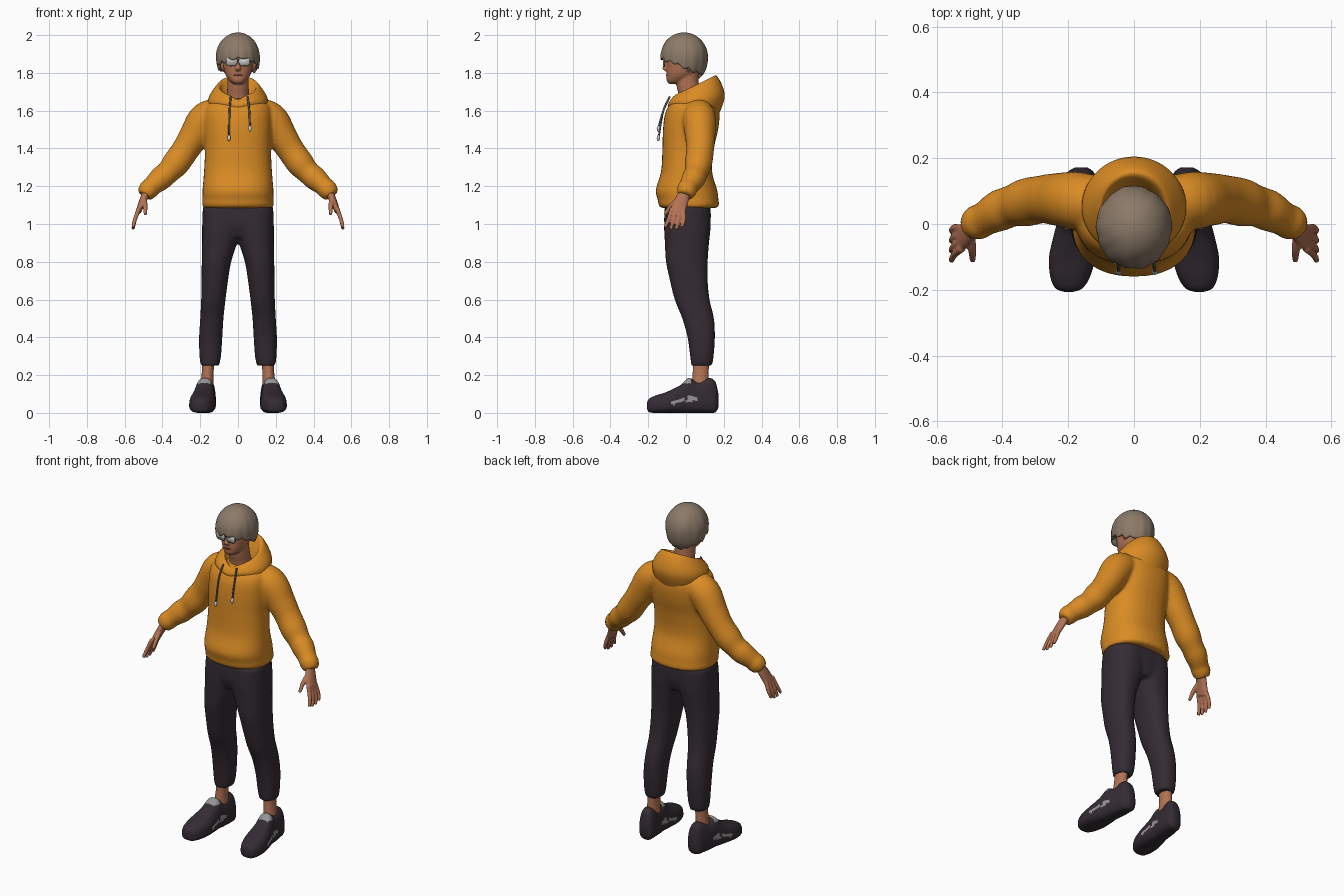
import bpy, bmesh, math, random
from mathutils import Vector

random.seed(3)
if "Cube" in bpy.data.objects:
    bpy.data.objects.remove(bpy.data.objects["Cube"])
X, Y, Z = Vector((1, 0, 0)), Vector((0, 1, 0)), Vector((0, 0, 1))


def material(name, r, g, b):
    m = bpy.data.materials.new(name)
    m.use_nodes = True
    m.diffuse_color = (r, g, b, 1)
    m.node_tree.nodes["Principled BSDF"].inputs["Base Color"].default_value = (r, g, b, 1)
    return m


ORANGE = material("orange fabric", .70, .26, .018)
DARK = material("dark fabric", .034, .025, .033)
SKIN = material("skin", .45, .17, .09)
HAIR = material("ash hair", .26, .195, .14)
PALE = material("pale lens", .62, .62, .60)
GREY = material("grey patch", .30, .30, .30)
CORD = material("cord grey", .13, .13, .12)
LIPS = material("lips", .30, .09, .06)


def spline(pts, k):
    """Pass a smooth curve through tuples of any length."""
    out = []
    for i in range(len(pts) - 1):
        a, b, c, d = (pts[max(0, min(len(pts) - 1, i + j))] for j in (-1, 0, 1, 2))
        for n in range(k):
            t = n / k
            out.append([q + .5 * t * (r - p + t * (2 * p - 5 * q + 4 * r - s + t * (3 * (q - r) + s - p)))
                        for p, q, r, s in zip(a, b, c, d)])
    return out + [list(pts[-1])]


def skin_rings(bm, rings, caps=True):
    n = len(rings[0])
    for a, b in zip(rings, rings[1:]):
        for i in range(n):
            bm.faces.new((a[i], a[(i + 1) % n], b[(i + 1) % n], b[i]))
    if caps:
        bm.faces.new(rings[0])
        bm.faces.new(rings[-1])


def loft(bm, pts, axes=None, power=2, sides=24, k=5):
    """Rings of (x, y, z, radius, radius); without axes they follow the path."""
    pts = spline([p if len(p) == 5 else (*p, p[3]) for p in pts], k)
    rings = []
    for i, p in enumerate(pts):
        if axes:
            u, v = axes
        else:
            d = (Vector(pts[min(i + 1, len(pts) - 1)][:3]) - Vector(pts[max(i - 1, 0)][:3])).normalized()
            u = (Y - d * d.y).normalized()
            v = d.cross(u)
        ring = []
        for j in range(sides):
            c, s = math.cos(math.tau * j / sides), math.sin(math.tau * j / sides)
            c, s = (math.copysign(abs(w) ** (2 / power), w) for w in (c, s))
            ring.append(bm.verts.new(Vector(p[:3]) + u * c * p[3] + v * s * p[4]))
        rings.append(ring)
    skin_rings(bm, rings)


def stack(bm, rows, power=2.3):
    """Level rings of (z, x low, x high, y front, y back)."""
    loft(bm, [((a + b) / 2, (c + d) / 2, z, (b - a) / 2, (d - c) / 2) for z, a, b, c, d in rows],
         (X, Y), power, 32)


def mirror(bm):
    new = bmesh.ops.duplicate(bm, geom=bm.verts[:] + bm.edges[:] + bm.faces[:])["geom"]
    bmesh.ops.scale(bm, vec=(-1, 1, 1), verts=[g for g in new if isinstance(g, bmesh.types.BMVert)])


def finish(name, bm, *mats, voxel=0, smooth=4):
    bmesh.ops.recalc_face_normals(bm, faces=bm.faces)
    for f in bm.faces:
        f.smooth = True
    me = bpy.data.meshes.new(name)
    bm.to_mesh(me)
    bm.free()
    for m in mats:
        me.materials.append(m)
    ob = bpy.data.objects.new(name, me)
    bpy.context.collection.objects.link(ob)
    if voxel:
        r = ob.modifiers.new("Blend", 'REMESH')
        r.mode, r.voxel_size, r.use_smooth_shade = 'VOXEL', voxel, True
        s = ob.modifiers.new("Soften", 'SMOOTH')
        s.factor, s.iterations = .5, smooth
    return ob


# Hoodie body: sleeves blended into the torso
bm = bmesh.new()
loft(bm, [(.08, .06, 1.59, .075), (.17, .07, 1.56, .088), (.235, .075, 1.46, .08), (.28, .075, 1.39, .073),
          (.33, .065, 1.32, .073), (.37, .055, 1.275, .063), (.41, .04, 1.24, .063), (.455, .015, 1.2, .052),
          (.475, .005, 1.18, .054), (.495, -.005, 1.15, .042)])
mirror(bm)
stack(bm, [(z, -w, w, f, b) for z, w, f, b in (
    (1.085, .18, -.13, .16), (1.1, .19, -.145, .175), (1.13, .188, -.15, .172), (1.18, .188, -.16, .165),
    (1.28, .18, -.132, .138), (1.4, .175, -.125, .148), (1.5, .18, -.122, .17), (1.58, .18, -.112, .178),
    (1.63, .165, -.09, .165), (1.665, .1, -.06, .12))])
finish("hoodie", bm, ORANGE, voxel=.01)

# Hood: a draped collar, low at the front and high behind
bm = bmesh.new()
section = spline([(.15, -.09, .165, 1.62, 1.56), (.157, -.096, .205, 1.65, 1.68), (.107, -.07, .16, 1.678, 1.785),
                  (.085, -.048, .115, 1.66, 1.73), (.06, -.035, .085, 1.62, 1.65)], 6)
rings = []
for rx, yf, yb, zf, zb in section:
    ring = []
    for j in range(48):
        t = math.tau * j / 48
        back = (1 - math.cos(t)) / 2
        notch = .018 * max(0, math.cos(t)) ** 20
        ring.append(bm.verts.new((rx * math.sin(t), yf + (yb - yf) * back, zf + (zb - zf) * back - notch)))
    rings.append(ring)
skin_rings(bm, rings, False)
finish("hood", bm, ORANGE)

# Drawstrings with pale tips
for side, x, end in (("right", -.045, 1.47), ("left", .06, 1.52)):
    bm = bmesh.new()
    loft(bm, [(x * .85, -.085, 1.675, .005), (x, -.12, 1.6, .005), (x * 1.05, -.143, end, .005)], sides=8)
    finish(side + "_drawstring", bm, CORD)
    bm = bmesh.new()
    loft(bm, [(x * 1.05, -.143, end, .006), (x * 1.05, -.146, end - .015, .009),
              (x * 1.05, -.147, end - .03, .005)], sides=10)
    finish(side + "_drawstring_tip", bm, PALE)

# Trousers: legs blended with the hips
bm = bmesh.new()
stack(bm, [(1.08, -.04, .187, -.112, .13), (.98, -.02, .19, -.116, .13), (.9, .004, .19, -.112, .122),
           (.8, .036, .192, -.106, .115), (.7, .053, .193, -.085, .115), (.6, .066, .195, -.06, .125),
           (.5, .077, .2, -.02, .148), (.4, .083, .206, .008, .153), (.3, .09, .204, .022, .146),
           (.25, .1, .197, .028, .138)])
mirror(bm)
stack(bm, [(1.12, -.18, .18, -.11, .13), (1.0, -.187, .187, -.115, .13), (.93, -.15, .15, -.09, .11)])
finish("trousers", bm, DARK, voxel=.01, smooth=3)

# Ankles
bm = bmesh.new()
loft(bm, [(.155, .08, .29, .033, .044), (.16, .078, .22, .031, .042), (.165, .075, .14, .036, .046)], (X, Y))
mirror(bm)
finish("ankles", bm, SKIN)

# Shoes: lofted heel to toe, narrower towards the top, with grey patches
bm = bmesh.new()
loft(bm, [(.178 - .1 * y, y, (lo + hi) / 2, w, (hi - lo) / 2) for y, w, lo, hi in (
    (.172, .02, .03, .1), (.155, .045, .003, .165), (.12, .054, 0, .185), (.06, .058, 0, .165),
    (.015, .06, 0, .185), (-.03, .066, 0, .147), (-.1, .073, 0, .112), (-.16, .062, 0, .092),
    (-.195, .042, .004, .075), (-.206, .015, .02, .055))], (X, Z), 2.8, 48, 7)
for v in bm.verts:
    mid = .178 - .1 * v.co.y
    v.co.x = mid + (v.co.x - mid) * (1.04 - 1.7 * max(0, v.co.z) / 1)  if v.co.z < .19 else mid
    v.co.z = max(0, v.co.z)
for f in bm.faces:
    c = f.calc_center_median()
    stripe = -.075 < c.y < .08 and abs(c.z - .068 - .17 * c.y) < .009 + .004 * math.sin(70 * c.y)
    tongue = -.015 < c.y < .025 and c.z > .155
    f.material_index = int(stripe or tongue)
mirror(bm)
finish("shoes", bm, DARK, GREY)

# Hands: palm, four fingers and a thumb
bm = bmesh.new()
loft(bm, [(.478, 0, 1.18, .028, .024), (.505, -.025, 1.12, .038, .019), (.527, -.044, 1.065, .041, .015)])
for i in range(4):
    reach = (.01, 0, 0, .012)[i]
    loft(bm, [(.523, -.074 + .02 * i, 1.085, .012), (.545, -.092 + .027 * i, 1.025, .011),
              (.556, -.112 + .03 * i, .972 + reach, .009)], sides=12)
loft(bm, [(.497, -.03, 1.135, .014), (.492, -.075, 1.1, .013), (.49, -.112, 1.05, .009)], sides=12)
mirror(bm)
finish("hands", bm, SKIN, voxel=.005, smooth=2)

# Head: ears, skull, nose and neck blended together
bm = bmesh.new()
loft(bm, [(.078, .015, 1.81, .008, .006), (.086, .018, 1.835, .018, .01), (.088, .022, 1.87, .02, .01)], (Y, X))
mirror(bm)
stack(bm, [(z, -w, w, f, b) for z, w, f, b in (
    (1.742, .022, -.09, -.03), (1.758, .044, -.102, .01), (1.79, .066, -.104, .05), (1.83, .077, -.104, .075),
    (1.88, .082, -.106, .087), (1.93, .08, -.1, .085), (1.97, .055, -.07, .055))], 2.2)
loft(bm, [(0, -.1, 1.87, .009), (0, -.108, 1.84, .011), (0, -.111, 1.822, .015), (0, -.1, 1.81, .011)], (X, Y))
loft(bm, [(0, .035, 1.6, .072, .072), (0, .025, 1.67, .06, .062), (0, .01, 1.73, .057, .06),
          (0, .005, 1.8, .057, .06)], (X, Y))
finish("head", bm, SKIN, voxel=.005, smooth=3)
bm = bmesh.new()
loft(bm, [(0, -.1, 1.787, .025, .005), (0, -.107, 1.787, .02, .004)], (X, Z))
finish("mouth", bm, LIPS)

# Hair: ridged cap with a jagged fringe, longer behind
bm = bmesh.new()
count, steps = 112, 22
rings = [[] for _ in range(steps)]
locks = [random.uniform(.004, .024) for _ in range(count // 8)]
for j in range(count):
    t = math.tau * j / count
    back = (1 - math.cos(t)) / 2
    saw = 1 - abs(j % 8 - 4) / 4
    hem = 1.882 - .085 * back - saw * locks[j // 8]
    end = math.acos(max(-.93, (hem - 1.885) / .115))
    for i in range(steps):
        f = (i + .3) / (steps - .7)
        a = end * f
        r = math.sin(a) ** (1 if a < math.pi / 2 else .55)
        r *= 1 + .03 * f * (saw - .5) + .012 * math.sin(5 * t + 6 * f)
        rings[i].append(bm.verts.new((.101 * r * math.sin(t), -.01 - .112 * r * math.cos(t),
                                      1.885 + .115 * math.cos(a))))
skin_rings(bm, rings, False)
bm.faces.new(rings[0])
hair = finish("hair", bm, HAIR)
shell = hair.modifiers.new("Thickness", 'SOLIDIFY')
shell.thickness, shell.offset = .014, -1

# Glasses: frames, temples and bridge, then lenses
bm = bmesh.new()
loft(bm, [(.034, -.112, 1.862, .031, .027), (.034, -.118, 1.862, .031, .027)], (X, Z), 3)
loft(bm, [(.062, -.115, 1.872, .004), (.082, -.08, 1.872, .004), (.09, .01, 1.87, .004)], (X, Z), sides=8)
mirror(bm)
loft(bm, [(-.01, -.117, 1.868, .003), (.01, -.117, 1.868, .003)], sides=8)
finish("glasses_frame", bm, CORD)
bm = bmesh.new()
loft(bm, [(.034, -.116, 1.862, .029, .025), (.034, -.121, 1.862, .028, .024)], (X, Z), 3)
mirror(bm)
finish("lenses", bm, PALE)
